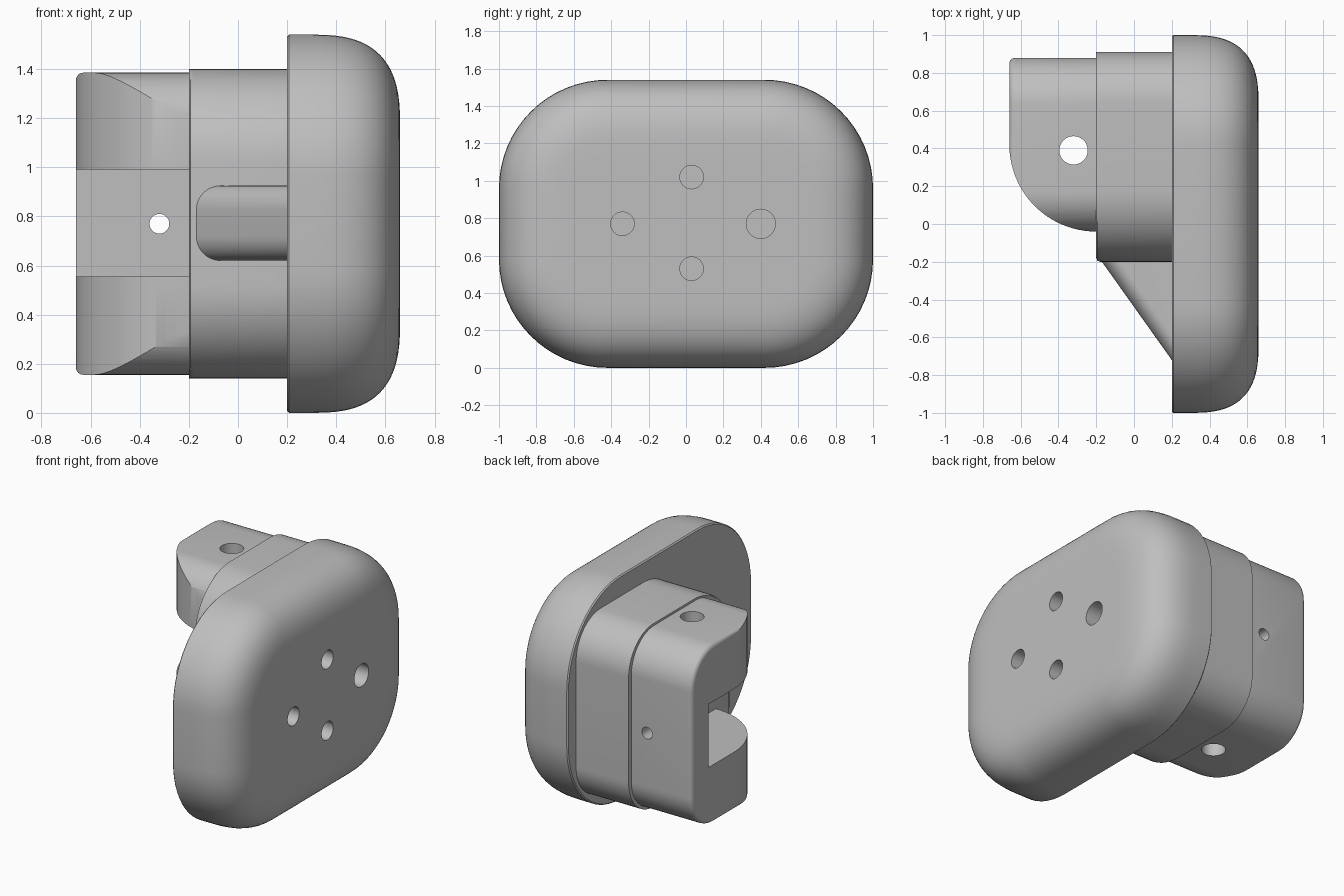
import bpy, bmesh, math
from math import sin, cos, pi
from mathutils import Vector

if "Cube" in bpy.data.objects:
    bpy.data.objects.remove(bpy.data.objects["Cube"])

grey = bpy.data.materials.new("plain_grey")
grey.use_nodes = True
GREY = (0.52, 0.52, 0.52, 1)
grey.diffuse_color = GREY
grey.node_tree.nodes["Principled BSDF"].inputs["Base Color"].default_value = GREY


def loft(name, sections):
    """Skin a list of equal-length closed rings and cap both ends."""
    bm = bmesh.new()
    rings = [[bm.verts.new(p) for p in ring] for ring in sections]
    n = len(rings[0])
    for a, b in zip(rings, rings[1:]):
        for i in range(n):
            j = (i + 1) % n
            bm.faces.new((a[i], a[j], b[j], b[i]))
    bm.faces.new(rings[0])
    bm.faces.new(rings[-1])
    bmesh.ops.recalc_face_normals(bm, faces=bm.faces)
    mesh = bpy.data.meshes.new(name)
    bm.to_mesh(mesh)
    bm.free()
    mesh.materials.append(grey)
    obj = bpy.data.objects.new(name, mesh)
    bpy.context.collection.objects.link(obj)
    return obj


def rounded_ring(x, y0, y1, z0, z1, front_r, back_r, inset=0, n=16):
    """Rounded rectangle facing along x, with its own radius front and back."""
    f, b = front_r, back_r
    corners = [(y1 - b, z1 - b, b), (y0 + f, z1 - f, f), (y0 + f, z0 + f, f), (y1 - b, z0 + b, b)]
    ring = []
    for k, (cy, cz, r) in enumerate(corners):
        for i in range(n + 1):
            a = (k + i / n) * pi / 2
            ring.append(Vector((x, cy + (r - inset) * cos(a), cz + (r - inset) * sin(a))))
    return ring


def rod(start, end, r, n=40):
    """Round cutter between two points."""
    start, end = Vector(start), Vector(end)
    turn = (end - start).to_track_quat('Z', 'Y')
    circle = [turn @ Vector((r * cos(2 * pi * i / n), r * sin(2 * pi * i / n), 0)) for i in range(n)]
    return loft("cutter", [[p + c for c in circle] for p in (start, end)])


def prism(outline, z0, z1):
    return loft("cutter", [[(x, y, z) for x, y in outline] for z in (z0, z1)])


def boolean(obj, cutter, operation='DIFFERENCE'):
    cutter.hide_render = True
    mod = obj.modifiers.new("cut", 'BOOLEAN')
    mod.operation, mod.solver, mod.object = operation, 'EXACT', cutter
    bpy.context.view_layer.objects.active = obj
    bpy.ops.object.modifier_apply(modifier=mod.name)
    bpy.data.objects.remove(cutter)


def smooth(obj):
    bpy.ops.object.select_all(action='DESELECT')
    obj.select_set(True)
    bpy.context.view_layer.objects.active = obj
    bpy.ops.object.shade_smooth_by_angle(angle=math.radians(30))


# Face plate with a full, squarish dome and four blind holes
PLATE = (-1, 1, 0, 1.54, 0.58, 0.58)
FULLNESS = 2 / 2.8
steps = [(0.2, 0.008), (0.208, 0)]
for t in range(21):
    a = t * pi / 40
    steps.append((0.29 + 0.37 * sin(a) ** FULLNESS, 0.38 * (1 - max(cos(a), 0) ** FULLNESS)))
steps.append((0.66, 0.46))
plate = loft("face_plate", [rounded_ring(x, *PLATE, inset=i) for x, i in steps])
for y, z, r in [(0.03, 1.02, 0.063), (0.03, 0.53, 0.063), (-0.34, 0.77, 0.063), (0.4, 0.77, 0.078)]:
    boolean(plate, rod((0.36, y, z), (0.8, y, z), r))

# Collar block behind the plate, eased only along its front rim
steps = [(-0.2, -0.18), (-0.194, -0.194), (-0.18, -0.2), (0.22, -0.2)]
collar = loft("collar_block", [rounded_ring(x, y, 0.91, 0.14, 1.4, 0.38, 0.27) for x, y in steps])

# Hinge lug: rounded block, its front trimmed to a quarter round
LUG = (-0.045, 0.88, 0.155, 1.385, 0.215, 0.25)
steps = [(-0.66 + 0.03 * (1 - cos(t * pi / 8)), 0.03 * (1 - sin(t * pi / 8))) for t in range(5)]
lug = loft("hinge_lug", [rounded_ring(x, *LUG, inset=i) for x, i in steps + [(-0.17, 0)]])
arc = [(-0.2 - 0.46 * cos(t * pi / 64), 0.42 - 0.46 * sin(t * pi / 64)) for t in range(33)]
boolean(lug, prism(arc + [(0, -0.04), (0, 1.2), (-0.66, 1.2)], 0, 1.6), 'INTERSECT')

# Slot between the lugs, pivot hole and set-screw hole
boolean(lug, prism([(-0.9, -0.3), (-0.2, -0.3), (-0.2, 0.7), (-0.9, 0.7)], 0.555, 0.99))
boolean(lug, rod((-0.32, 0.39, 0), (-0.32, 0.39, 1.6), 0.075))
boolean(lug, rod((-0.32, 0.5, 0.77), (-0.32, 1.1, 0.77), 0.04))

# Sloping gusset joining collar and plate, round along its outer edges
R, LOW, HIGH = 0.1, 0.62, 0.925
gusset_rings = []
for x, y in [(-0.177, -0.19), (0.2, -0.72)]:
    ring = [(0.32, y, LOW), (0.32, y, HIGH)]
    for k, cz in enumerate((HIGH - R, LOW + R)):
        for i in range(13):
            a = (k + 1 + i / 12) * pi / 2
            ring.append((x + R + R * cos(a), y, cz + R * sin(a)))
    gusset_rings.append(ring)
gusset = loft("gusset", gusset_rings)

for part in (plate, collar, lug, gusset):
    smooth(part)
